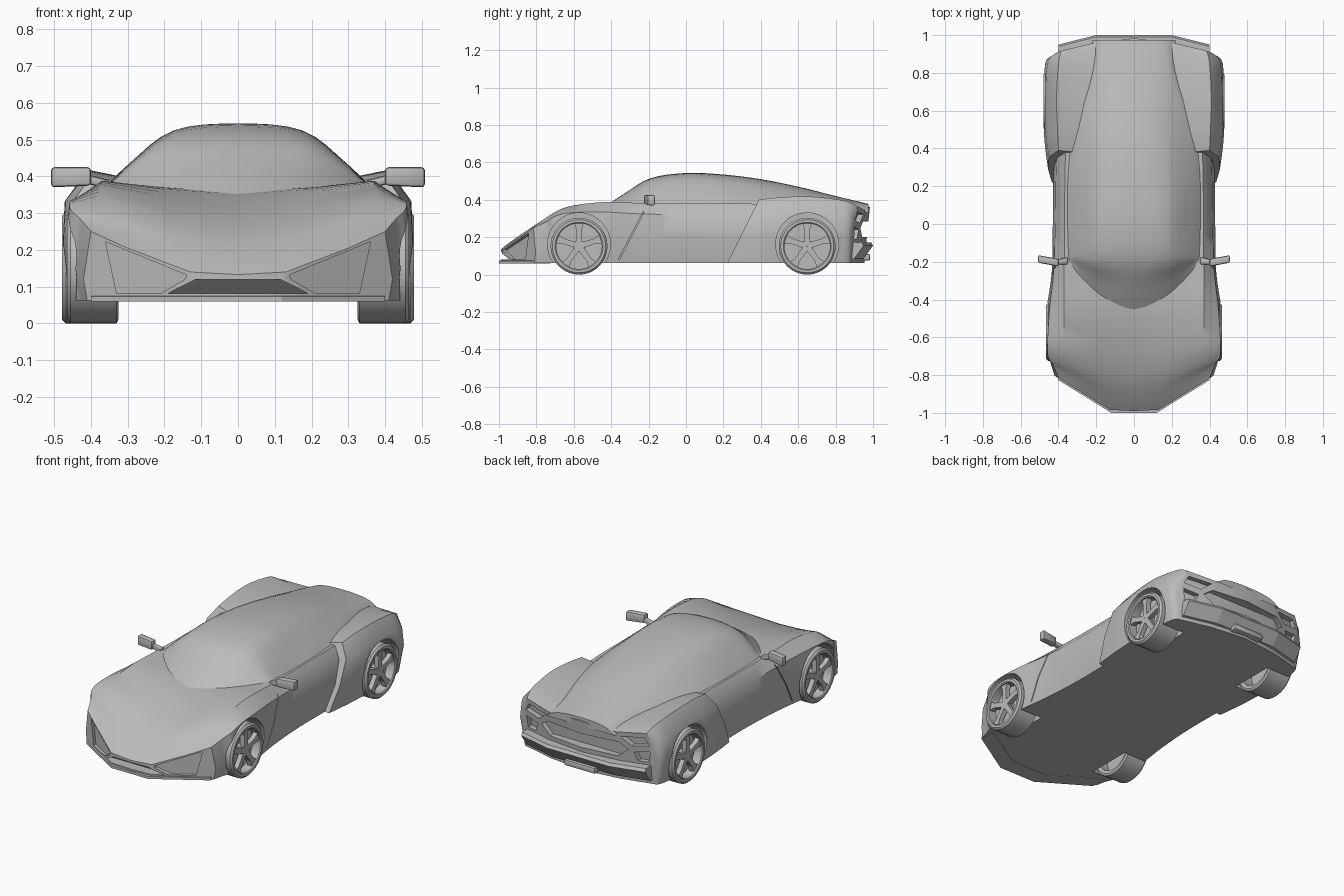
import bpy, bmesh
from math import sin, cos, pi
from mathutils import Vector

old = bpy.data.objects.get("Cube")
if old:
    bpy.data.objects.remove(old, do_unlink=True)

paint = bpy.data.materials.new("grey_paint")
GREY = (0.5, 0.5, 0.5, 1)
paint.diffuse_color = GREY
paint.use_nodes = True
paint.node_tree.nodes["Principled BSDF"].inputs["Base Color"].default_value = GREY


def make(name, verts, faces, triangulate=False):
    me = bpy.data.meshes.new(name)
    me.from_pydata([tuple(v) for v in verts], [], faces)
    bm = bmesh.new()
    bm.from_mesh(me)
    if triangulate:
        bmesh.ops.triangulate(bm, faces=bm.faces[:])
    bmesh.ops.recalc_face_normals(bm, faces=bm.faces[:])
    bm.to_mesh(me)
    bm.free()
    me.materials.append(paint)
    ob = bpy.data.objects.new(name, me)
    bpy.context.scene.collection.objects.link(ob)
    return ob


def activate(ob):
    bpy.ops.object.select_all(action='DESELECT')
    ob.select_set(True)
    bpy.context.view_layer.objects.active = ob


def smooth(ob, degrees=35):
    activate(ob)
    bpy.ops.object.shade_smooth_by_angle(angle=degrees * pi / 180)


def cut(ob, cutter):
    activate(ob)
    mod = ob.modifiers.new("cut", 'BOOLEAN')
    mod.operation, mod.solver, mod.object = 'DIFFERENCE', 'EXACT', cutter
    bpy.ops.object.modifier_apply(modifier=mod.name)


def spline(rows, steps):
    """Catmull-Rom through rows of points."""
    out = []
    last = len(rows) - 1
    for i in range(last):
        a, b, c, d = (rows[max(0, min(last, i + k))] for k in (-1, 0, 1, 2))
        for j in range(steps):
            t = j / steps
            out.append([(q * 2 + (r - p) * t + (p * 2 - q * 5 + r * 4 - s) * t ** 2
                         + (q * 3 - p - r * 3 + s) * t ** 3) / 2
                        for p, q, r, s in zip(a, b, c, d)])
    return out + [rows[-1]]


def grid(rings, closed=True, wrap=False):
    n, m = len(rings[0]), len(rings)
    faces = []
    for i in range(m if wrap else m - 1):
        k = (i + 1) % m
        for j in range(n if closed else n - 1):
            h = (j + 1) % n
            faces.append((i * n + j, i * n + h, k * n + h, k * n + j))
    return [v for r in rings for v in r], faces


def mirrored(half):
    return half + [Vector((-p.x, p.y, p.z)) for p in reversed(half) if p.x > 0]


FLOOR = 0.062


def body_ring(y, sweep, slant, wb, wm, zm, shoulder, crest, inner, z0):
    (x3, z3), (x2, z2), (x1, z1) = shoulder, crest, inner
    pts = [(0, FLOOR), (x1, FLOOR), (x2, FLOOR), (wb, FLOOR), (wm, zm),
           (x3, z3), (x2, z2), (x1, z1), (0, z0)]
    return mirrored([Vector((x, y + sweep * max(0, x - .12) + slant * (z - .08), z))
                     for x, z in pts])


def body_loft(name, stations):
    rings = spline([body_ring(*s) for s in stations], 4)
    verts, faces = grid(rings)
    for base in (0, 16 * (len(rings) - 1)):
        for f in ((0, 1, 7, 8), (1, 2, 6, 7), (2, 3, 5, 6), (3, 4, 5)):
            faces.append([base + i for i in f])
            faces.append([base + (16 - i) % 16 for i in f])
    return make(name, verts, faces)


# Nose, front fenders and doors
front_body = body_loft("front_body", [
    (-.99, .62, 0, .41, .42, .12, (.4, .25), (.3, .205), (.13, .14), .133),
    (-.93, .6, 0, .425, .443, .15, (.43, .285), (.32, .255), (.14, .19), .18),
    (-.82, .35, 0, .44, .465, .2, (.455, .31), (.35, .31), (.16, .26), .245),
    (-.66, .1, 0, .445, .468, .22, (.458, .33), (.37, .362), (.2, .32), .305),
    (-.45, 0, 0, .445, .462, .22, (.447, .335), (.37, .387), (.2, .365), .352),
    (-.25, 0, 0, .42, .435, .2, (.425, .325), (.37, .383), (.2, .37), .36),
    (0, 0, 0, .405, .43, .2, (.417, .32), (.367, .38), (.2, .37), .36),
    (.3, 0, 0, .405, .425, .2, (.412, .32), (.365, .38), (.2, .37), .36),
    (.6, 0, 0, .39, .4, .2, (.39, .32), (.35, .37), (.2, .36), .36)])

# Rear fenders, deck and tail
rear_body = body_loft("rear_body", [
    (.23, 0, .5, .435, .455, .2, (.45, .33), (.4, .4), (.25, .37), .37),
    (.42, 0, .25, .455, .475, .22, (.468, .335), (.405, .413), (.25, .385), .385),
    (.65, 0, .05, .46, .476, .22, (.47, .33), (.41, .417), (.26, .385), .385),
    (.85, 0, 0, .44, .47, .22, (.457, .325), (.4, .395), (.24, .365), .375),
    (.955, -.25, .1, .4, .43, .22, (.42, .305), (.385, .365), (.22, .345), .362)])

# Cabin, from windscreen base to tail
cabin_rows = []
for y, bow, top, edge, side, base in [
        (-.455, 2, .35, (.15, .355), (.27, .365), (.35, .376)),
        (-.33, 1.2, .433, (.16, .425), (.27, .405), (.355, .374)),
        (-.19, .3, .515, (.17, .502), (.27, .45), (.357, .37)),
        (0, 0, .543, (.175, .525), (.29, .44), (.36, .37)),
        (.2, 0, .535, (.17, .515), (.29, .435), (.362, .37)),
        (.4, 0, .51, (.16, .49), (.28, .42), (.355, .36)),
        (.6, 0, .47, (.14, .455), (.25, .405), (.31, .36)),
        (.8, 0, .42, (.12, .41), (.2, .387), (.24, .35)),
        (.975, 0, .378, (.1, .374), (.17, .36), (.22, .33))]:
    half = [Vector((x, y + bow * x * x, z)) for x, z in (base, side, edge, (0, top))]
    arc = spline([[p] for p in mirrored(half)], 4)
    cabin_rows.append([p[0] for p in arc])
rows = spline(cabin_rows, 4)
verts, faces = grid(rows, closed=False)
n = len(rows[0])
faces.append(list(range(len(verts) - n, len(verts))))
smooth(make("cabin", verts, faces), 40)


# Cutters
def prism(poly, low, high):
    n = len(poly)
    verts = [low(*p) for p in poly] + [high(*p) for p in poly]
    faces = [range(n), range(n, 2 * n)]
    faces += [(i, (i + 1) % n, (i + 1) % n + n, i + n) for i in range(n)]
    return make("cutter", verts, [list(f) for f in faces], True)


def nose_back(x, z):
    return (x, -.97 + .62 * max(0, abs(x) - .12), z)


def tail_back(x, z):
    return (x, .925 - .25 * max(0, abs(x) - .12) + .1 * (z - .08), z)


def carve(ob, cutter):
    cut(ob, cutter)
    bpy.data.objects.remove(cutter, do_unlink=True)


def both(poly):
    return [(-x, z) for x, z in reversed(poly)] + poly


# Front air intakes and grille, tail lights and rear vent
intake = [(.36, .222), (.14, .132), (.145, .12), (.21, .082), (.33, .082)]
upper_light = [(.24, .322), (.375, .335), (.4, .29), (.3, .275)]
lower_light = [(.31, .24), (.4, .255), (.39, .19), (.33, .19)]
vent = both([(.23, .285), (.28, .25), (.22, .2)])
grille = both([(.115, .12), (.19, .082)])
for ob, back, outer, shapes in (
        (front_body, nose_back, -1.2, (intake,)),
        (rear_body, tail_back, 1.2, (upper_light, lower_light))):
    for shape in shapes:
        for s in (1, -1):
            carve(ob, prism([(x * s, z) for x, z in shape],
                            lambda x, z: (x, outer, z), back))
carve(front_body, prism(grille, lambda x, z: (x, -1.2, z), nose_back))
carve(rear_body, prism(vent, lambda x, z: (x, 1.2, z), tail_back))

# Wheel wells and door seams
WHEELS = ((-.572, .465), (.648, .478))
for s in (1, -1):
    for y, _ in WHEELS:
        circle = [(y + .168 * cos(a * pi / 24), .162 + .168 * sin(a * pi / 24))
                  for a in range(48)]
        well = prism(circle, lambda v, z: (.3 * s, v, z), lambda v, z: (.6 * s, v, z))
        cut(front_body, well)
        if y > 0:
            cut(rear_body, well)
        bpy.data.objects.remove(well, do_unlink=True)
    seam = [(-.362, .08), (-.356, .08), (-.216, .35), (-.222, .35)]
    carve(front_body, prism(seam, lambda v, z: (.412 * s, v, z), lambda v, z: (.6 * s, v, z)))
smooth(front_body)
smooth(rear_body)


# Front splitter and rear bumper
def bar(name, profile, xs, sweep):
    rings = [[Vector((x, y + sweep * (abs(x) - xs[2]), z)) for y, z in profile] for x in xs]
    verts, faces = grid(rings)
    n = len(profile)
    faces += [list(range(n)), list(range(3 * n, 4 * n))]
    return make(name, verts, faces)


bar("front_splitter", [(-1, .06), (-1, .074), (-.9, .08), (-.9, .06)],
    (-.4, -.12, .12, .4), .62)
bar("rear_bumper", [(.84, .07), (.95, .085), (1, .155), (.99, .172), (.9, .175)],
    (-.4, -.2, .2, .4), -.25)


def block(name, corners_low, corners_high):
    """Solid between two four-point loops, with softened edges."""
    verts = corners_low + corners_high
    faces = [(0, 1, 2, 3), (4, 5, 6, 7)]
    faces += [(i, (i + 1) % 4, (i + 1) % 4 + 4, i + 4) for i in range(4)]
    ob = make(name, verts, faces)
    activate(ob)
    mod = ob.modifiers.new("soft", 'BEVEL')
    mod.width, mod.segments = .009, 2
    bpy.ops.object.modifier_apply(modifier=mod.name)
    smooth(ob)


def loop(x, y0, y1, z0, z1):
    return [(x, y0, z0), (x, y1, z0), (x, y1, z1), (x, y0, z1)]


block("exhaust", loop(-.1, .88, .985, .075, .11), loop(.1, .88, .985, .075, .11))

# Mirrors
for s, side in ((1, "left"), (-1, "right")):
    block(side + "_mirror", loop(.4 * s, -.225, -.185, .375, .425),
          loop(.508 * s, -.205, -.165, .37, .425))
    block(side + "_mirror_arm", loop(.35 * s, -.215, -.175, .365, .39),
          loop(.42 * s, -.215, -.19, .382, .408))


# Wheels
def lathe(name, profile, y, steps=48):
    rings = [[Vector((x, y + r * cos(a * 2 * pi / steps), .152 + r * sin(a * 2 * pi / steps)))
              for r, x in profile] for a in range(steps)]
    smooth(make(name, *grid(rings, wrap=True)))


for axle, (y, out) in zip(("front", "rear"), WHEELS):
    for s, side in ((1, "left"), (-1, "right")):
        name = side + "_" + axle
        o = out * s
        lathe(name + "_tyre", [(.122, o - .005 * s), (.128, o), (.142, o), (.152, o - .01 * s),
                               (.152, .33 * s), (.14, .325 * s), (.122, .33 * s)], y)
        lathe(name + "_disc", [(.001, o - .055 * s), (.123, o - .055 * s),
                               (.123, o - .075 * s), (.001, o - .075 * s)], y)
        lathe(name + "_hub", [(.001, o - .012 * s), (.026, o - .012 * s),
                              (.032, o - .02 * s), (.032, o - .06 * s), (.001, o - .06 * s)], y)
        for k in range(5):
            a = pi / 2 + k * 2 * pi / 5
            blade = [(.02, -.016), (.09, -.014), (.124, -.026),
                     (.124, .026), (.09, .014), (.02, .016)]
            turn = [(y + r * cos(a) - w * sin(a), .152 + r * sin(a) + w * cos(a))
                    for r, w in blade]
            spoke = prism(turn, lambda v, z: (o - .012 * s, v, z),
                          lambda v, z: (o - .04 * s, v, z))
            spoke.name = name + "_spoke"
